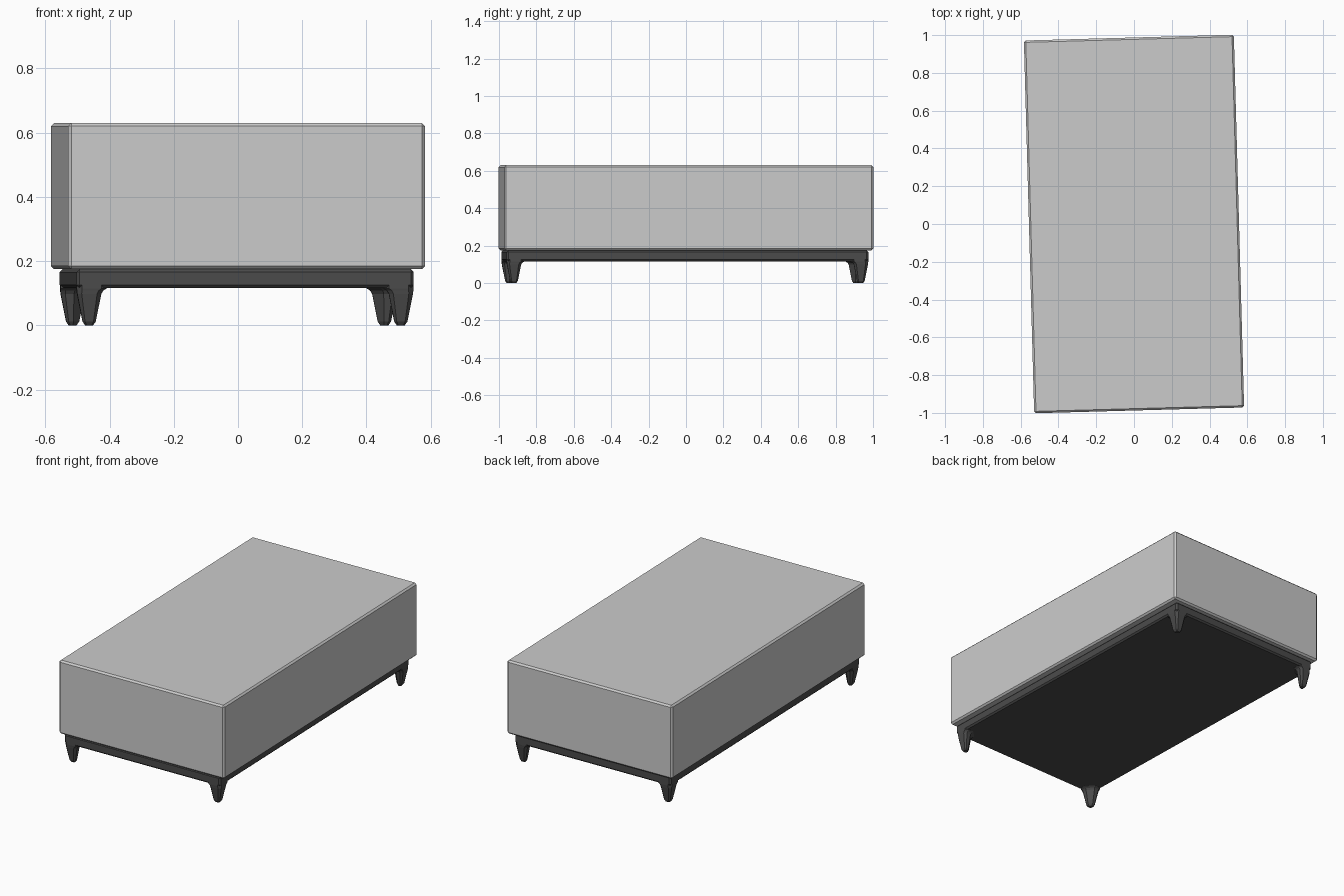
import bpy, bmesh, math
from mathutils import Matrix

if "Cube" in bpy.data.objects:
    bpy.data.objects.remove(bpy.data.objects["Cube"])

TURN = Matrix.Rotation(math.radians(1.58), 4, 'Z')   # whole piece sits slightly turned
A, B = 0.525, 0.967                                  # frame half width and half length
OFF = Matrix.Translation((-0.004, -0.006, 0))        # the base sits a touch off centre


def material(name, v):
    m = bpy.data.materials.new(name)
    m.diffuse_color = (v, v, v, 1)
    m.use_nodes = True
    m.node_tree.nodes["Principled BSDF"].inputs["Base Color"].default_value = m.diffuse_color
    return m


fabric = material("light grey fabric", 0.6)
metal = material("dark grey metal", 0.07)


def finish(bm, name, mat, move):
    bmesh.ops.recalc_face_normals(bm, faces=bm.faces)
    bmesh.ops.transform(bm, matrix=move @ TURN, verts=bm.verts)
    me = bpy.data.meshes.new(name)
    bm.to_mesh(me)
    bm.free()
    me.materials.append(mat)
    ob = bpy.data.objects.new(name, me)
    bpy.context.collection.objects.link(ob)
    return ob


def block(name, hx, hy, z0, z1, bevel, mat, move):
    bm = bmesh.new()
    bmesh.ops.create_cube(bm, size=1)
    for v in bm.verts:
        v.co = (v.co.x * 2 * hx, v.co.y * 2 * hy, z0 + (v.co.z + 0.5) * (z1 - z0))
    bmesh.ops.bevel(bm, geom=bm.edges[:], offset=bevel, segments=1,
                    affect='EDGES', profile=0.5)
    return finish(bm, name, mat, move)


# Cushion and the base it rests on
block("cushion", 0.556, 0.987, 0.175, 0.63, 0.010, fabric, Matrix.Identity(4))
block("base_frame", A, B, 0.116, 0.175, 0.009, metal, OFF)

# Leg rings: height, distance of outer side and inner side from the frame corner
RINGS = [(0.0, 0.027, 0.052), (0.012, 0.019, 0.060), (0.098, 0.002, 0.077),
         (0.108, 0.001, 0.083), (0.115, 0.0, 0.094), (0.13, 0.0, 0.094)]


def leg(name, sx, sy):
    bm = bmesh.new()
    loops = []
    for z, o, i in RINGS:
        c = (i - o) * 0.18
        pts = [(o + c, o), (i - c, o), (i, o + c), (i, o + 3 * c),
               (o + 3 * c, i), (o + c, i), (o, i - c), (o, o + c)]
        loops.append([bm.verts.new((sx * (A - x), sy * (B - y), z)) for x, y in pts])
    n = len(loops[0])
    for lo, hi in zip(loops, loops[1:]):
        for k in range(n):
            bm.faces.new((lo[k], lo[(k + 1) % n], hi[(k + 1) % n], hi[k]))
    bm.faces.new(loops[0])
    bm.faces.new(loops[-1])
    finish(bm, name, metal, OFF)


# Four tapered corner legs
for sx, side in ((-1, "left"), (1, "right")):
    for sy, end in ((-1, "front"), (1, "back")):
        leg(f"{end}_{side}_leg", sx, sy)
